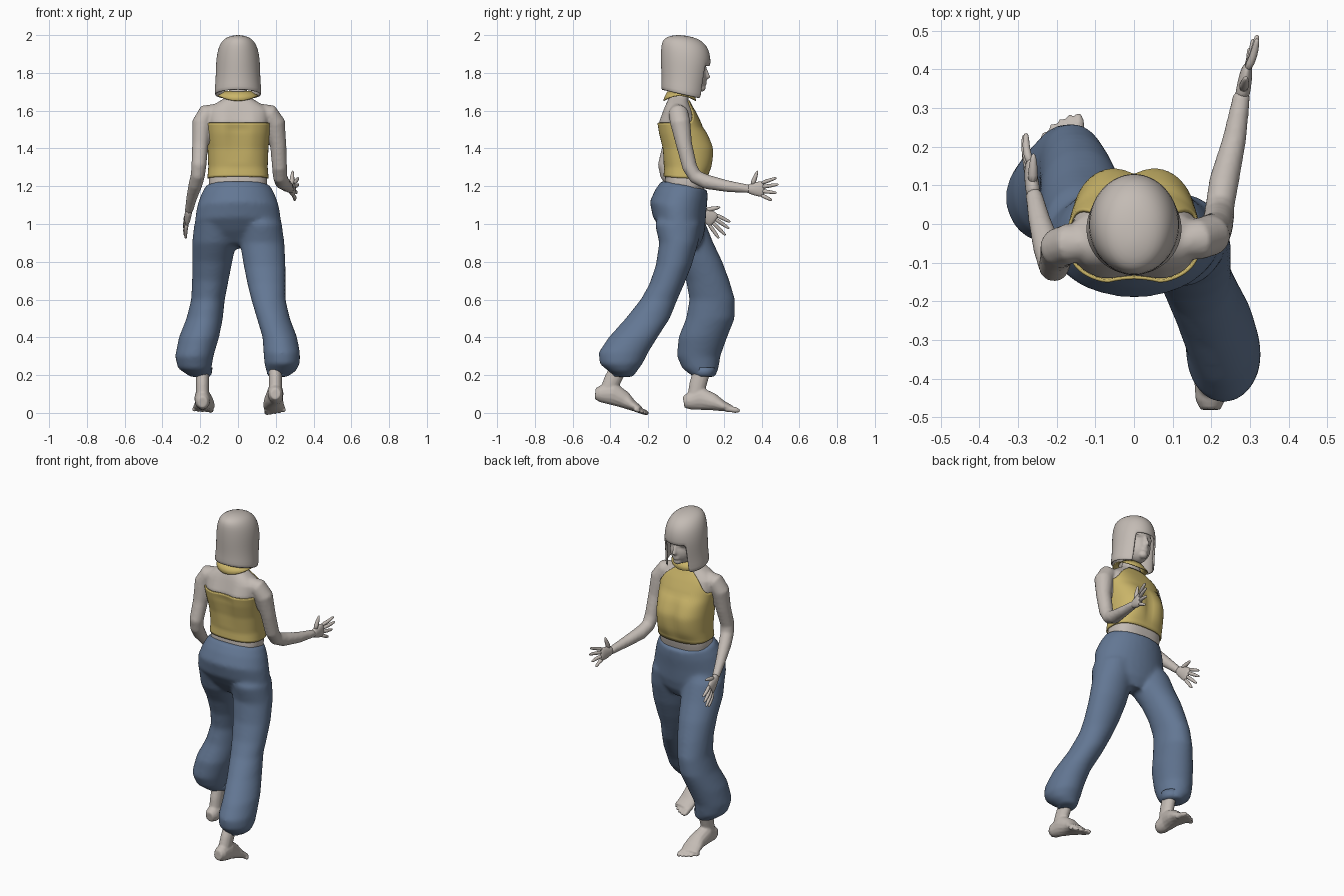
import bpy, bmesh
from math import sin, cos, pi, radians, copysign
from mathutils import Vector, Matrix

cube = bpy.data.objects.get("Cube")
if cube:
    bpy.data.objects.remove(cube, do_unlink=True)

CM = 0.01  # tables below are written in hundredths of a unit


def material(name, colour):
    mat = bpy.data.materials.new(name)
    mat.use_nodes = True
    mat.diffuse_color = (*colour, 1)
    mat.node_tree.nodes["Principled BSDF"].inputs["Base Color"].default_value = (*colour, 1)
    return mat


SKIN = material("pale grey", (0.55, 0.50, 0.46))
YELLOW = material("mustard yellow", (0.59, 0.46, 0.14))
BLUE = material("denim blue", (0.125, 0.185, 0.295))


def skin_rings(bm, rings, cap=True):
    """Join closed rows of points into a surface."""
    rows = [[bm.verts.new(p) for p in ring] for ring in rings]
    n = len(rows[0])
    for low, high in zip(rows, rows[1:]):
        for i in range(n):
            j = (i + 1) % n
            bm.faces.new((low[i], low[j], high[j], high[i]))
    if cap:
        bm.faces.new(rows[0][::-1])
        bm.faces.new(rows[-1])
    return rows


def turn(n):
    return [2 * pi * i / n for i in range(n)]


def stack(bm, rows, n=32, tilt=0):
    """Horizontal ovals given as height, left, right, back, front."""
    rings = []
    for z, x0, x1, y0, y1 in rows:
        ring = []
        for a in turn(n):
            x = (x0 + x1) / 2 + (x1 - x0) / 2 * cos(a)
            y = (y0 + y1) / 2 + (y1 - y0) / 2 * sin(a)
            ring.append(Vector((x, y, z - tilt * y)) * CM)
        rings.append(ring)
    skin_rings(bm, rings)


def tube(bm, points, side=(1, 0, 0), n=14, matrix=Matrix()):
    """Oval tube along points given as x, y, z, radius along side, other radius."""
    path = [Vector(p[:3]) * CM for p in points]
    rings = []
    for i, p in enumerate(points):
        t = (path[min(i + 1, len(path) - 1)] - path[max(i - 1, 0)]).normalized()
        u = Vector(side)
        u = (u - t * u.dot(t)).normalized()
        v = t.cross(u)
        rings.append([matrix @ (path[i] + (u * cos(a) * p[3] + v * sin(a) * p[-1]) * CM)
                      for a in turn(n)])
    skin_rings(bm, rings)


def ball(bm, centre, size):
    m = Matrix.Translation(Vector(centre) * CM) @ Matrix.Diagonal((*[s * CM for s in size], 1))
    bmesh.ops.create_uvsphere(bm, u_segments=24, v_segments=16, radius=1, matrix=m)


def finish(name, bm, mat, voxel=0, smooth=0, thick=0, subdiv=0):
    bmesh.ops.recalc_face_normals(bm, faces=bm.faces)
    for f in bm.faces:
        f.smooth = True
    mesh = bpy.data.meshes.new(name)
    bm.to_mesh(mesh)
    bm.free()
    mesh.materials.append(mat)
    obj = bpy.data.objects.new(name, mesh)
    bpy.context.collection.objects.link(obj)
    if voxel:
        mod = obj.modifiers.new("blend", 'REMESH')
        mod.mode, mod.voxel_size, mod.use_smooth_shade = 'VOXEL', voxel, True
    if smooth:
        mod = obj.modifiers.new("soften", 'SMOOTH')
        mod.factor, mod.iterations = 0.5, smooth
    if thick:
        mod = obj.modifiers.new("thickness", 'SOLIDIFY')
        mod.thickness, mod.offset = thick, -1
    if subdiv:
        mod = obj.modifiers.new("round", 'SUBSURF')
        mod.levels = mod.render_levels = subdiv


# Torso outline: height, half width, back, front
TORSO = [(112, 15, -11, 8), (122, 15.5, -11.2, 10.3), (130, 14.8, -10.7, 11.3), (140, 15.2, -12, 11.3),
         (148, 16, -14, 9.3), (154, 16.5, -14.9, 7), (160, 16.5, -12.5, 4),
         (162.5, 14, -11.5, 2.5), (165.5, 9, -10, 1), (168, 5, -8, 1.5), (176, 4.5, -6, 4)]


def squarish(v):
    return copysign(abs(v) ** 0.78, v)


def torso_point(a, z, grow=0):
    """Point of the torso at angle a from the chest centre and height z."""
    low, high = next((p, q) for p, q in zip(TORSO, TORSO[1:]) if z <= q[0])
    t = (z - low[0]) / (high[0] - low[0])
    w, back, front = (p + (q - p) * t for p, q in zip(low[1:], high[1:]))
    mid, deep = (back + front) / 2, (front - back) / 2
    x, y = (w + grow) * squarish(sin(a)), mid + (deep + grow) * squarish(cos(a))
    if cos(a) > 0:  # bust
        y += 2.6 * max(0, 1 - ((abs(x) - 7.5) / 9) ** 2) * max(0, 1 - ((z - 138.5) / 13) ** 2)
    else:  # hollow of the spine
        y += 1.8 * max(0, 1 - (x / 7) ** 2) * max(0, 1 - abs(z - 150) / 18)
    return Vector((x, y, z)) * CM


# Torso, neck and arms blended together
bm = bmesh.new()
skin_rings(bm, [[torso_point(a, z) for a in turn(48)] for z in range(112, 177, 2)])
tube(bm, [(10, -5, 160, 4), (16.5, -4, 158.3, 5.3), (19.6, -3, 153.5, 5.4), (21.3, -1, 142, 4.3),
          (22, 2, 130, 4), (22.3, 5, 125, 3.8), (23.3, 11, 122.3, 3.9), (26, 22, 120, 3.1),
          (28, 34, 118.5, 2.2)])
tube(bm, [(-10, -5, 160, 4), (-16.5, -5, 158.3, 5.3), (-19.2, -6, 153.5, 5.2), (-20, -8, 142, 4.3),
          (-20.7, -11, 131, 4), (-21.2, -10, 126, 3.8), (-22.5, -6, 121, 3.7),
          (-24.5, 1, 114, 2.9), (-26, 8, 107, 2.2)])
finish("torso_and_arms", bm, SKIN, voxel=0.008, smooth=4)


# Hands
def hand(name, wrist, knuckle, tips, thumb):
    bm = bmesh.new()
    w, k = Vector(wrist), Vector(knuckle)
    away = (k - w).normalized()
    across = away.cross(Vector((1, 0, 0))).normalized()
    if across.z < 0:
        across = -across
    tube(bm, [(*(w - away), 2, 2.2), (*w.lerp(k, 0.3), 1.9, 3.2), (*w.lerp(k, 0.7), 1.8, 4.1),
              (*k, 1.4, 4.2), (*(k + away), 0.8, 3.2)])
    for i, tip in enumerate(tips):
        base, end = k + across * (3 - 2 * i) - away, Vector(tip)
        bend = base.lerp(end, 0.5) + Vector((copysign(0.6, k.x), 0, 0))
        tube(bm, [(*base, 1.25), (*bend, 1.1), (*base.lerp(end, 0.9), 0.85), (*end, 0.45)], n=8)
    end = Vector(thumb)
    base = w.lerp(k, 0.25) + across * 1.5
    tube(bm, [(*base, 1.7), (*base.lerp(end, 0.6), 1.25), (*end, 0.55)], n=8)
    finish(name, bm, SKIN, subdiv=1)


hand("left_hand", (28, 33, 118.6), (29.3, 40.5, 118.5),
     [(32, 48, 124.5), (32, 49, 121), (31, 48, 116.5), (30, 45.5, 112.5)], (29, 38, 128.5))
hand("right_hand", (-26, 7.5, 107.4), (-27, 14.5, 102),
     [(-28, 23.5, 101), (-28.5, 23, 97.5), (-28.3, 21, 94), (-27.7, 17.5, 92.3)],
     (-26, 18.5, 109))


# Feet
def foot(name, x, heel, pitch, side):
    place = (Matrix.Translation(Vector((x, heel + 22, 0)) * CM)
             @ Matrix.Rotation(radians(-pitch), 4, 'X') @ Matrix.Translation((0, -0.22, 0)))
    bm = bmesh.new()
    tube(bm, [(0, -0.5, 4.5, 2.6, 3), (0, 2, 5, 3.9, 4.4), (0, 8, 7, 4.3, 6.2),
              (side, 15, 5.4, 5, 4.6), (side, 20, 3.6, 5.7, 2.9), (0, 25, 2.4, 5.4, 1.7)], matrix=place)
    tube(bm, [(0, 5, 5, 3.4, 4), (0, 6.5, 14, 3.5, 4.6), (0, 9.5, 27, 3.6, 4.6)], matrix=place)
    for i in range(5):
        across, reach = side * (4.4 - 2.2 * i), 29.5 - 0.3 * i * i
        r = 1.6 if i == 0 else 1.2
        tube(bm, [(across, 22, 2.2, r), (across, reach - 2, 1.8, r), (across, reach, 1.4, r / 2)],
             n=8, matrix=place)
    finish(name, bm, SKIN, voxel=0.006, smooth=3)


foot("left_foot", 19.8, -49.5, 15, -1)
foot("right_foot", -18.8, -1, 3, 1)

# Trousers: hips and two gathered legs blended together
bm = bmesh.new()
stack(bm, [(120.5, -16.8, 16.8, -12.8, 11.4), (115, -19.6, 19.6, -16.3, 11.4),
           (108, -21.8, 21.8, -19.2, 10.7), (100, -23, 23, -17.5, 10.2), (94, -19, 19, -13, 9),
           (88, -10, 10, -7, 6)], tilt=0.2)
stack(bm, [(106, 6, 17, -13, 4), (100, 1, 23.2, -16.5, 8), (90, 1, 24.6, -14.2, 6.5), (78, 3, 25.2, -16, 3),
           (68, 5, 25.2, -19.5, -1), (60, 7, 25.2, -24, -4.5), (50, 10, 27.5, -32, -8.5),
           (40, 13, 31.3, -41, -15), (32, 13.5, 32.8, -46.3, -20), (26, 14, 32.8, -45.8, -23),
           (22, 15, 30.5, -41, -26), (19, 16, 26, -37, -28)])
stack(bm, [(106, -17, -6, -9, 7), (100, -23.2, -1, -13, 10.5), (90, -24.3, -1, -10, 14.5),
           (80, -24.3, -3, -4, 19.3), (70, -24.3, -5, 0, 23), (60, -24.8, -7, 1.8, 26),
           (50, -27.3, -8, 0, 25.8), (40, -31.3, -10, -4, 21.8), (30, -33.3, -13, -4.8, 18.2),
           (23.5, -31.8, -14, -2, 17.2), (19, -25, -15, 4, 15.5)])
finish("trousers", bm, BLUE, voxel=0.011, smooth=10)

# Gathered cuffs under each trouser leg
for name, x, y in (("left_cuff", 21, -34), ("right_cuff", -19.5, 9.5)):
    bm = bmesh.new()
    stack(bm, [(24, x - 6, x + 6, y - 6, y + 6), (20.5, x - 5.5, x + 5.5, y - 5.5, y + 5.5),
               (19.3, x - 4.5, x + 4.5, y - 4.5, y + 4.5)], n=20)
    finish(name, bm, BLUE)

# Halter top: straight across the back, curving up to the throat in front
bm = bmesh.new()
rings = []
for k in range(25):
    ring = []
    for a in turn(64):
        off = min(a, 2 * pi - a)
        s = max(0, min(1, (1.3 - off) / 0.9))
        top = 153.5 + 12 * s * s
        low = 124.3 - 0.8 * cos(a)
        ring.append(torso_point(a, low + (top - low) * k / 24, grow=0.9))
    rings.append(ring)
skin_rings(bm, rings, cap=False)
finish("halter_top", bm, YELLOW, thick=0.008)

# Collar lying over the neck, hanging lower at the throat and nape
bm = bmesh.new()
skin_rings(bm, [[Vector((w * sin(a), -3.3 + d * cos(a), z - dip * cos(a) ** 2)) * CM for a in turn(40)]
                for z, w, d, dip in ((168.3, 10.8, 8.8, 3), (169, 8.8, 8, 1.5), (170.5, 6.8, 6.6, 0.3))],
           cap=False)
finish("collar", bm, YELLOW, thick=0.006)

# Head with brow, nose, lips and chin
bm = bmesh.new()
ball(bm, (0, 0, 184), (9, 10.5, 12))
ball(bm, (0, 3.5, 178), (6.8, 7.3, 8.5))
ball(bm, (0, 8, 172), (2.6, 2.4, 2))
tube(bm, [(0, 10, 183, 0.8), (0, 11, 180, 1), (0, 11.7, 178, 1.3), (0, 10, 176.8, 1)])
for z in (174.2, 175.4):
    ball(bm, (0, 10, z), (2.3, 1, 0.6))
for s in (-1, 1):
    ball(bm, (s * 3.5, 9, 182.8), (2.6, 1.1, 0.7))
finish("head", bm, SKIN, voxel=0.006, smooth=3)

# Bobbed hair with a fringe, open around the face
HAIR = [(200, 0.5, -5, -3.5), (199.6, 4, -8.5, 1), (198.3, 7, -11.5, 6), (196, 9.1, -12.8, 9.5),
        (192.5, 10.6, -13.2, 12), (188, 11.4, -13.3, 13), (183.5, 11.7, -13.2, 13),
        (178, 11.8, -13, 12), (173, 12.1, -13, 11), (168.3, 12.6, -13.3, 10.5)]
bm = bmesh.new()
rings = []
for z, w, back, front in HAIR:
    drop = max(0, 184 - z) * 0.17
    rings.append([Vector((w * sin(a), (back + front) / 2 + (front - back) / 2 * cos(a),
                          z - drop * cos(a))) * CM for a in turn(48)])
crown = skin_rings(bm, rings, cap=False)[0]
bm.faces.new(crown)
centres = [(f, f.calc_center_median()) for f in bm.faces]
opening = [f for f, c in centres if c.z < 1.835 and c.y > 0.03 and abs(c.x) < 0.07]
bmesh.ops.delete(bm, geom=opening, context='FACES')
finish("hair", bm, SKIN, thick=0.012, subdiv=1)
